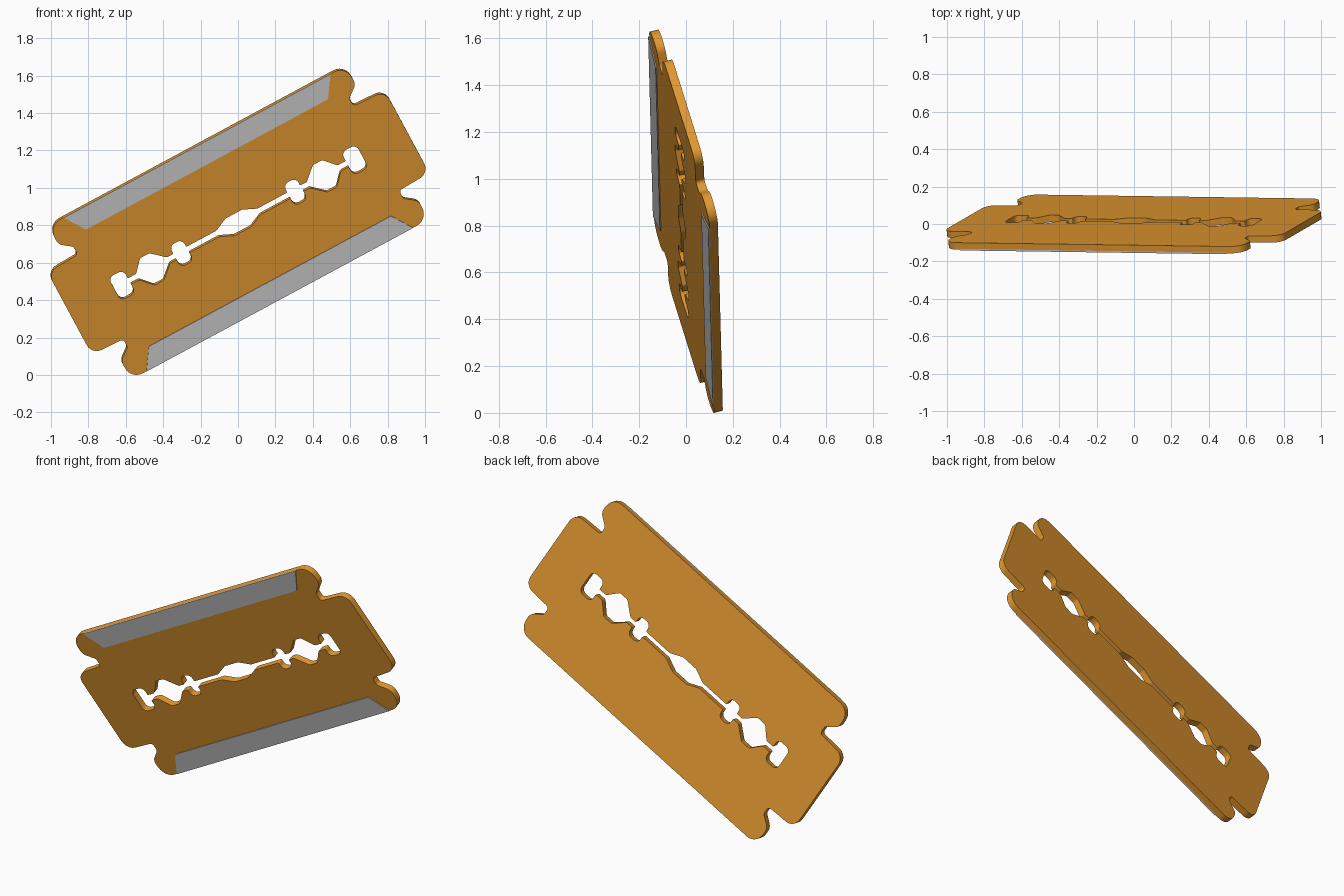
import bpy, bmesh, math
from mathutils import Vector, Matrix

if "Cube" in bpy.data.objects:
    bpy.data.objects.remove(bpy.data.objects["Cube"])

# Blade frame: u along the length, v across the width, n out of the front face
U = Vector((0.88, -0.0125, 0.474))
V = Vector((-0.474, -0.275, 0.88))
N = U.cross(V).normalized()
HALF = 0.019
FRAME = Matrix((U, V, N)).transposed().to_4x4()


def fillet(points, steps=6):
    """Round each (u, v, radius) corner of a closed polygon."""
    out = []
    for i, (x, y, r) in enumerate(points):
        p = Vector((x, y))
        a = (Vector(points[i - 1][:2]) - p).normalized()
        b = (Vector(points[(i + 1) % len(points)][:2]) - p).normalized()
        ang = a.angle(b)
        if r == 0 or ang > 3.1:
            out.append(p)
            continue
        t = r / math.tan(ang / 2)
        c = p + (a + b).normalized() * (r / math.sin(ang / 2))
        s, e = p + a * t - c, p + b * t - c
        sweep = s.angle_signed(e)
        for k in range(steps + 1):
            q = Matrix.Rotation(-sweep * k / steps, 2) @ s
            out.append(c + q)
    return out


def four_way(quarter):
    """Mirror a quarter profile (running from v top to u end) to all quadrants."""
    half = quarter + [(u, -v, r) for u, v, r in reversed(quarter)]
    return half + [(-u, v, r) for u, v, r in reversed(half)]


def slab(name, loops, n0, n1, material=None):
    """Fill outline loops (holes included) and extrude from n0 to n1."""
    bm = bmesh.new()
    edges = []
    for loop in loops:
        vs = [bm.verts.new((p[0], p[1], n0)) for p in loop]
        edges += [bm.edges.new((vs[i - 1], vs[i])) for i in range(len(vs))]
    bmesh.ops.triangle_fill(bm, edges=edges, use_beauty=True, normal=(0, 0, 1))
    ext = bmesh.ops.extrude_face_region(bm, geom=bm.faces[:], use_keep_orig=True)
    top = [g for g in ext["geom"] if isinstance(g, bmesh.types.BMVert)]
    bmesh.ops.translate(bm, verts=top, vec=(0, 0, n1 - n0))
    bmesh.ops.recalc_face_normals(bm, faces=bm.faces[:])
    bm.transform(FRAME)
    mesh = bpy.data.meshes.new(name)
    bm.to_mesh(mesh)
    bm.free()
    obj = bpy.data.objects.new(name, mesh)
    bpy.context.collection.objects.link(obj)
    if material:
        mesh.materials.append(material)
    bpy.ops.object.select_all(action='DESELECT')
    obj.select_set(True)
    bpy.context.view_layer.objects.active = obj
    bpy.ops.object.shade_smooth_by_angle(angle=math.radians(30))
    return obj


bronze = bpy.data.materials.new("bronze")
bronze.diffuse_color = (0.75, 0.31, 0.03, 1)
bronze.use_nodes = True
bronze.node_tree.nodes["Principled BSDF"].inputs["Base Color"].default_value = bronze.diffuse_color

# Outer outline: rounded shoulders, hooked notches, end tabs
outline = fillet(four_way([
    (0.90, 0.467, 0.07), (0.905, 0.355, 0.05), (0.838, 0.305, 0.02),
    (0.838, 0.257, 0.018), (1.025, 0.25, 0.06)]))

# Central slot: middle swelling, clip hole, diamond, end hole
slot = fillet(four_way([
    (0.05, 0.052, 0.03), (0.125, 0.018, 0.03),
    (0.307, 0.018, 0.005), (0.307, 0.065, 0.03), (0.385, 0.065, 0.03),
    (0.385, 0.018, 0.005), (0.425, 0.018, 0.01),
    (0.497, 0.082, 0.02), (0.553, 0.082, 0.02), (0.612, 0.018, 0.02),
    (0.662, 0.018, 0.005), (0.662, 0.07, 0.03), (0.752, 0.07, 0.03),
    (0.752, 0.01, 0)]))

parts = [slab("blade_body", [outline, slot], -HALF, HALF, bronze)]

# Grey cutting edges laid on the front face
for name, s in (("upper_cutting_edge", 1), ("lower_cutting_edge", -1)):
    strip = [(-0.81, s * 0.467), (0.81, s * 0.467), (0.735, s * 0.355), (-0.735, s * 0.355)]
    parts.append(slab(name, [strip], HALF - 0.004, HALF + 0.005))

# Stand the model on the ground
low = min(v.co.z for o in parts for v in o.data.vertices)
for o in parts:
    o.data.transform(Matrix.Translation((0, 0, -low)))
